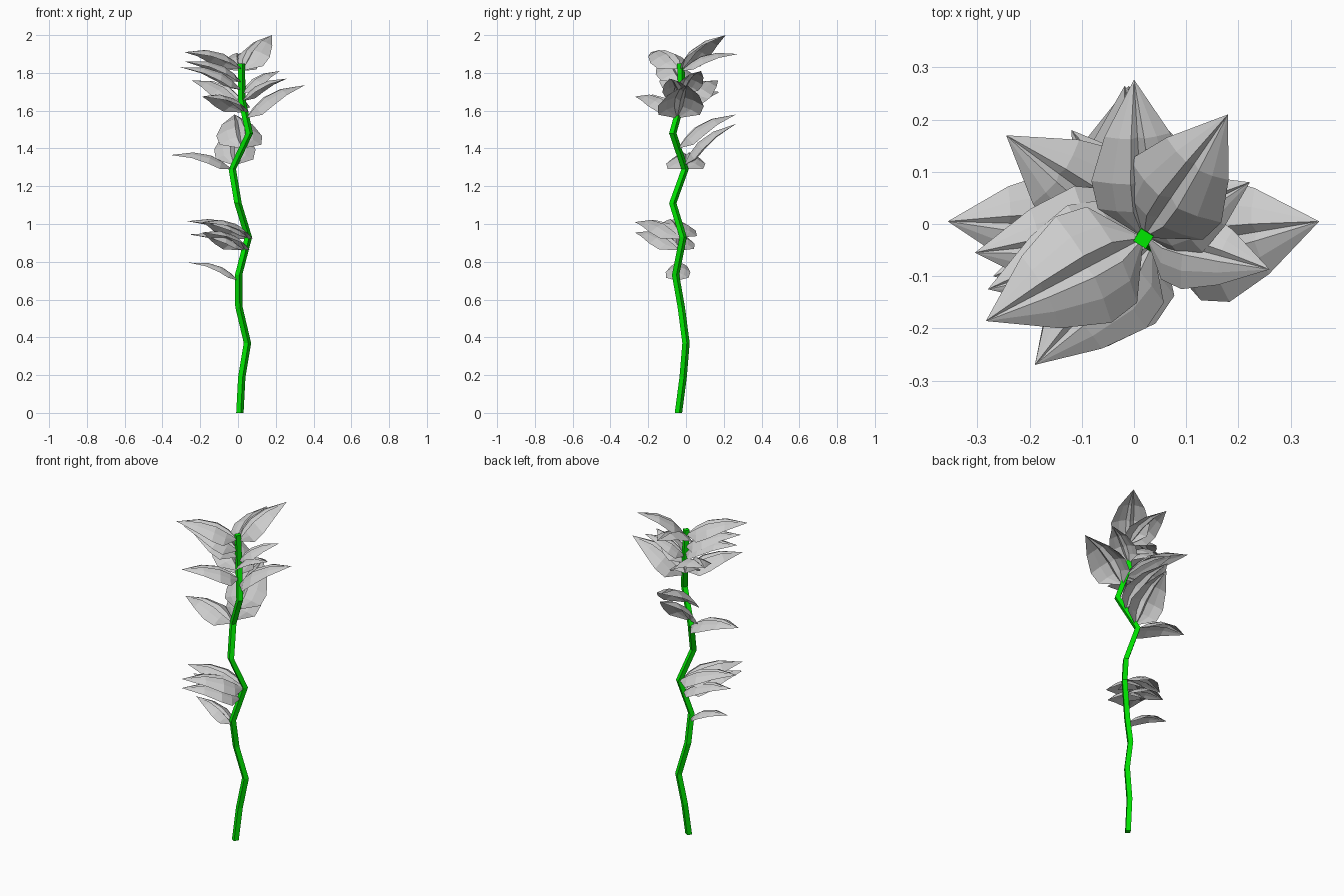
import bpy, bmesh, math
from mathutils import Vector

if "Cube" in bpy.data.objects:
    bpy.data.objects.remove(bpy.data.objects["Cube"])

# Stem path, bottom to top
PATH = [Vector(p) for p in [
    (0.01, -0.04, 0), (0.02, -0.015, 0.19), (0.05, 0, 0.37), (0.005, -0.025, 0.56),
    (0.003, -0.055, 0.73), (0.055, -0.015, 0.93), (0, -0.07, 1.11), (-0.03, -0.005, 1.29),
    (0.06, -0.07, 1.48), (0.02, -0.02, 1.66), (0.018, -0.028, 1.85)]]

# Leaves: height of the joint on the stem, tip x, y, z, width factor
LEAVES = [
    (0.70, -0.26, -0.03, 0.795, 0.75),
    (0.86, -0.19, -0.27, 0.955, 1), (0.92, -0.19, -0.27, 1.01, 1),
    (0.86, -0.26, -0.06, 0.945, 0.9), (0.93, -0.27, -0.10, 1.015, 0.95),
    (1.29, -0.357, 0.005, 1.365, 1),
    (1.31, -0.01, 0.265, 1.53, 1), (1.40, -0.018, 0.265, 1.58, 1.1),
    (1.56, 0.355, 0.005, 1.735, 1.1),
    (1.59, -0.19, -0.27, 1.675, 1), (1.61, -0.12, 0.18, 1.70, 1),
    (1.63, -0.245, 0.17, 1.76, 1), (1.65, 0.26, -0.087, 1.77, 0.95),
    (1.69, 0.222, 0.08, 1.81, 1), (1.71, -0.305, -0.055, 1.83, 1),
    (1.75, -0.28, -0.125, 1.86, 1), (1.81, 0, 0.277, 1.90, 0.95),
    (1.82, -0.284, -0.186, 1.91, 1.05), (1.81, 0.18, 0.21, 2.00, 1)]

# Rows along a leaf: position, half width, arch (all relative to length)
ROWS = [(0.19, 0.28, 0.07), (0.38, 0.31, 0.12), (0.66, 0.21, 0.11)]
# Folded cross-section: sideways, height (relative to half width)
FOLDS = [(-1, -0.38), (-0.58, -0.10), (-0.2, 0.05), (0, -0.13),
         (0.2, 0.05), (0.58, -0.10), (1, -0.38)]


def add_object(name, bm):
    mesh = bpy.data.meshes.new(name)
    bm.to_mesh(mesh)
    bm.free()
    obj = bpy.data.objects.new(name, mesh)
    bpy.context.collection.objects.link(obj)
    return obj


def stem_point(z):
    for a, b in zip(PATH, PATH[1:]):
        if a.z <= z <= b.z:
            return a.lerp(b, (z - a.z) / (b.z - a.z))


def make_stem():
    bm = bmesh.new()
    rings = []
    for p in PATH:
        angles = [math.radians(13 + 90 * i) for i in range(4)]
        rings.append([bm.verts.new(p + Vector((math.cos(a), math.sin(a), 0)) * 0.02)
                      for a in angles])
    for lo, hi in zip(rings, rings[1:]):
        for i in range(4):
            j = (i + 1) % 4
            bm.faces.new((lo[i], lo[j], hi[j], hi[i]))
    bm.faces.new(rings[0][::-1])
    bm.faces.new(rings[-1])
    return add_object("stem", bm)


def make_leaf(name, base, tip, width):
    axis = tip - base
    length = axis.length
    side = axis.cross(Vector((0, 0, 1))).normalized()
    up = side.cross(axis).normalized()
    bm = bmesh.new()
    first, last = bm.verts.new(base), bm.verts.new(tip)
    rows = []
    for t, half, arch in ROWS:
        w = half * length * width
        rows.append([bm.verts.new(base + axis * t + side * (u * w)
                                  + up * (arch * length + h * w)) for u, h in FOLDS])
    for i in range(len(FOLDS) - 1):
        bm.faces.new((first, rows[0][i], rows[0][i + 1]))
        for a, b in zip(rows, rows[1:]):
            bm.faces.new((a[i], b[i], b[i + 1], a[i + 1]))
        bm.faces.new((rows[-1][i], last, rows[-1][i + 1]))
    bmesh.ops.recalc_face_normals(bm, faces=bm.faces)
    bm.normal_update()
    if sum(f.normal.dot(up) for f in bm.faces) < 0:
        bmesh.ops.reverse_faces(bm, faces=bm.faces)
    return add_object(name, bm)


# Green stem
green = bpy.data.materials.new("green")
green.diffuse_color = (0.0, 0.8, 0.0, 1)
green.use_nodes = True
green.node_tree.nodes["Principled BSDF"].inputs["Base Color"].default_value = green.diffuse_color
make_stem().data.materials.append(green)

# Grey leaves
for n, (z, x, y, tip_z, width) in enumerate(LEAVES, 1):
    make_leaf(f"leaf_{n:02d}", stem_point(z), Vector((x, y, tip_z)), width)
